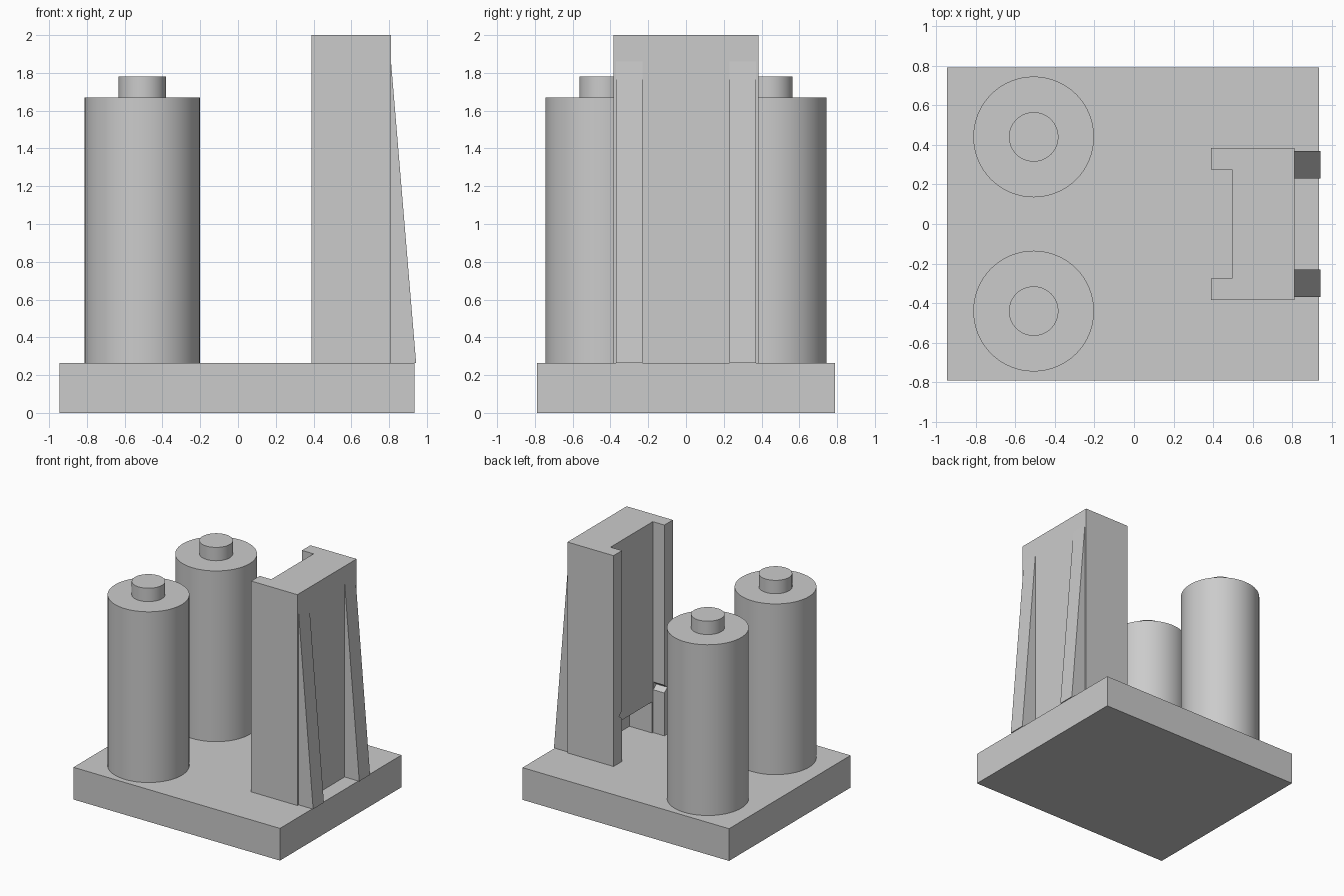
import bpy, bmesh
from mathutils import Vector

cube = bpy.data.objects.get("Cube")
if cube:
    bpy.data.objects.remove(cube, do_unlink=True)

grey = bpy.data.materials.new("plain grey")
grey.use_nodes = True
COLOUR = (0.6, 0.6, 0.6, 1)
grey.diffuse_color = COLOUR
grey.node_tree.nodes["Principled BSDF"].inputs["Base Color"].default_value = COLOUR

BASE_TOP = 0.265


def prism(name, points, direction):
    """Extrude a flat outline of 3D points along a direction."""
    bm = bmesh.new()
    face = bm.faces.new([bm.verts.new(p) for p in points])
    out = bmesh.ops.extrude_face_region(bm, geom=[face])
    verts = [g for g in out["geom"] if isinstance(g, bmesh.types.BMVert)]
    bmesh.ops.translate(bm, verts=verts, vec=Vector(direction))
    bmesh.ops.recalc_face_normals(bm, faces=bm.faces)
    mesh = bpy.data.meshes.new(name)
    bm.to_mesh(mesh)
    bm.free()
    obj = bpy.data.objects.new(name, mesh)
    bpy.context.collection.objects.link(obj)
    mesh.materials.append(grey)
    return obj


def box(name, x0, x1, y0, y1, z0, z1):
    outline = [(x0, y0, z0), (x1, y0, z0), (x1, y1, z0), (x0, y1, z0)]
    return prism(name, outline, (0, 0, z1 - z0))


def cylinder(name, x, y, radius, z0, z1):
    bpy.ops.mesh.primitive_cylinder_add(vertices=64, radius=radius, depth=z1 - z0,
                                        location=(x, y, (z0 + z1) / 2))
    obj = bpy.context.object
    obj.name = name
    obj.data.materials.append(grey)
    bpy.ops.object.shade_smooth_by_angle()


def cut(target, cutter):
    mod = target.modifiers.new(cutter.name, "BOOLEAN")
    mod.operation = "DIFFERENCE"
    mod.solver = "EXACT"
    mod.object = cutter
    cutter.hide_render = True
    cutter.hide_viewport = True
    cutter.display_type = "WIRE"


# Base plate
box("base_plate", -0.945, 0.935, -0.79, 0.79, 0, BASE_TOP)

# Pair of round posts with a stud on top
for side, y in (("left", 0.44), ("right", -0.44)):
    cylinder(side + "_post", -0.507, y, 0.305, BASE_TOP, 1.67)
    cylinder(side + "_stud", -0.507, y, 0.125, 1.67, 1.78)

# Channel-shaped column, open towards the posts
half = [(0.81, 0.385), (0.39, 0.385), (0.39, 0.275), (0.495, 0.275)]
outline = half + [(x, -y) for x, y in reversed(half)]
column = prism("channel_column", [(x, y, BASE_TOP) for x, y in outline],
               (0, 0, 2 - BASE_TOP))

# Recess at the foot of the channel
cut(column, box("foot_recess_cutter", 0.45, 0.7, -0.265, 0.265, 0.2, 0.52))

# Small groove across the inner sides of the flanges
side = [(0.24, 0.59), (0.315, 0.65), (0.24, 0.71)]
ring = side + [(-y, z) for y, z in reversed(side)]
cut(column, prism("groove_cutter", [(0.35, y, z) for y, z in ring], (0.14, 0, 0)))

# Tapered ribs bracing the back of the column
for name, y in (("left_rib", 0.23), ("right_rib", -0.37)):
    prism(name, [(0.81, y, BASE_TOP), (0.943, y, BASE_TOP), (0.81, y, 1.86)],
          (0, 0.14, 0))
